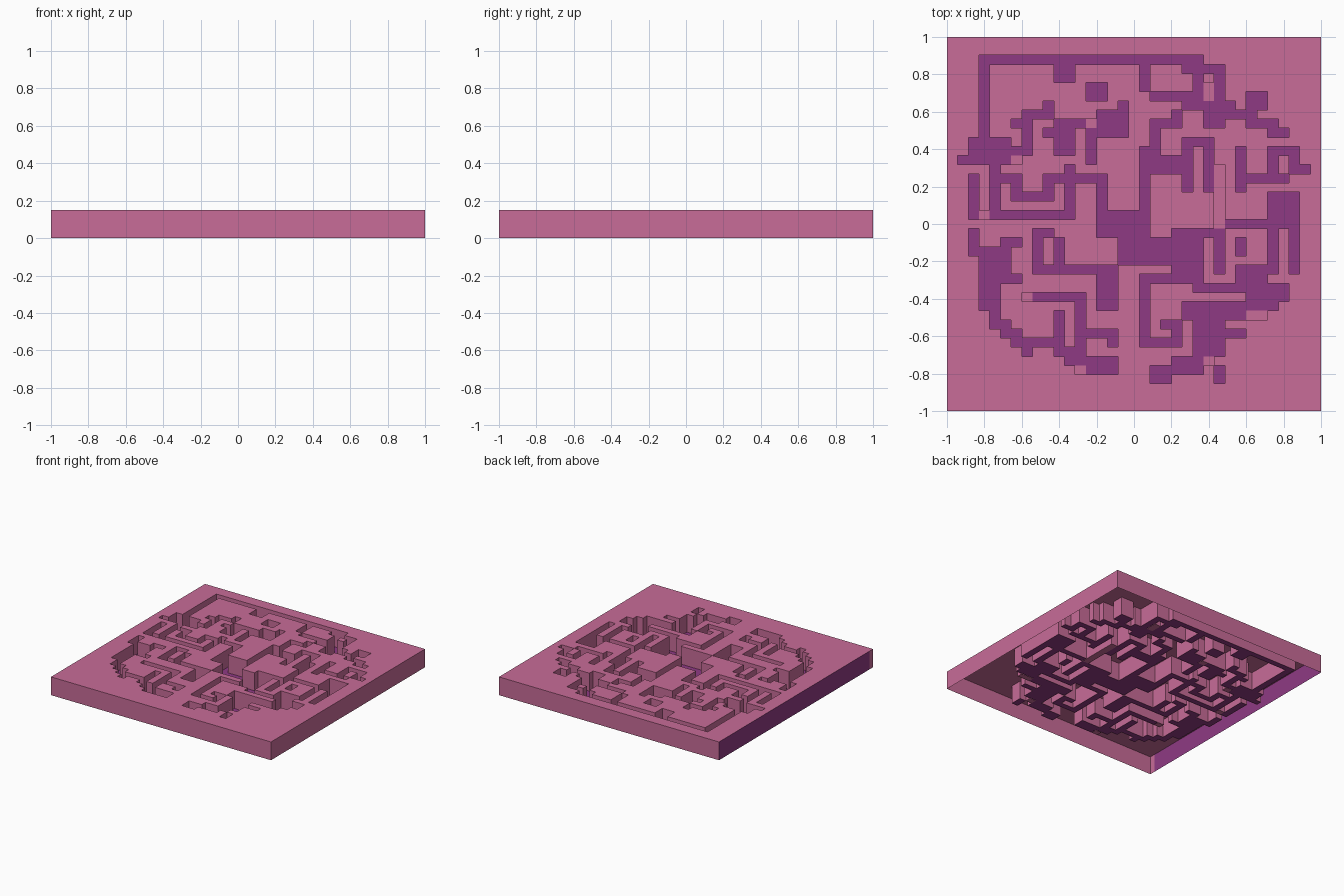
import bpy, bmesh

if "Cube" in bpy.data.objects:
    bpy.data.objects.remove(bpy.data.objects["Cube"])

# The board is a 35 x 41 grid of cells, counted from the back left corner
COLS, ROWS, H = 35, 41, 0.15
cells = {}

# Rooms: column, row, width, depth
ROOMS = [
    (10, 2, 2, 3), (24, 7, 2, 3), (28, 6, 2, 2), (19, 13, 3, 2), (30, 17, 3, 3),
    (2, 11, 4, 3), (10, 9, 2, 4), (13, 5, 2, 2), (14, 8, 3, 3), (2, 21, 1, 3),
    (3, 23, 2, 7), (14, 26, 2, 4), (10, 22, 1, 3), (11, 34, 2, 2), (13, 35, 3, 2),
    (14, 19, 5, 3), (16, 22, 5, 3), (21, 21, 3, 6), (28, 28, 3, 2), (22, 29, 6, 2),
    (23, 31, 3, 4), (26, 32, 2, 1), (21, 35, 3, 2), (19, 36, 2, 2), (27, 26, 3, 1),
    (27, 12, 1, 5), (7, 33, 3, 1), (5, 26, 2, 1), (6, 9, 2, 1), (9, 10, 1, 1),
    (11, 9, 2, 1), (27, 22, 1, 2), (25, 36, 1, 2),
]
# Corridors: start column, row, then steps taken alternately across and down
CORRIDORS = [
    (23, 2, -20, 9), (18, 2, 0, 3), (22, 3, 3, 3), (23, 4, 0, 2, -4),
    (22, 7, 4, 1, 2, 1, 2, 1, 1), (21, 8, 0, 1, -2, 3, -1, 6), (23, 11, 1, 5),
    (30, 15, 0, -3, 2, 2, 1), (27, 15, 4), (26, 20, 6, 5), (1, 13, 3, 5),
    (2, 15, 0, 4), (4, 19, 7, -5), (14, 18, 0, -3, -5, 2, -3, -2, -1),
    (9, 7, 0, 1, -2, 4, -1), (14, 10, -1, 3), (9, 21, -1, 4, 7), (8, 28, 4, 7),
    (12, 32, 3, 1), (10, 30, 0, 4, 1), (4, 30, 0, 1, 1, 1, 1, 1, 1, 1),
    (24, 21, 1, 4), (30, 21, 0, 4, -3), (23, 27, 8, 1),
    (23, 26, -5, 7, 3, -2, -1), (5, 25, 0, -3, 1), (22, 11, 0, 5), (16, 7, 0, 1),
]
# Pink floor patches: column, row, width, depth
PATCHES = [(25, 14, 1, 7), (24, 5, 1, 2), (3, 19, 1, 1), (6, 13, 1, 1), (13, 9, 1, 1),
           (7, 28, 1, 1), (12, 36, 1, 1), (28, 30, 2, 1), (24, 35, 1, 1)]


def dig_room(i, j, w, d, kind="floor"):
    for a in range(i, i + w):
        for b in range(j, j + d):
            cells[a, b] = kind


def dig_corridor(i, j, *steps):
    for n, step in enumerate(steps):
        for _ in range(abs(step)):
            cells[i, j] = "floor"
            s = 1 if step > 0 else -1
            i, j = (i + s, j) if n % 2 == 0 else (i, j + s)
    cells[i, j] = "floor"


for r in ROOMS:
    dig_room(*r)
for c in CORRIDORS:
    dig_corridor(*c)
for p in PATCHES:
    dig_room(*p, kind="patch")


def px(i):
    return -1 + 2 * i / COLS


def py(j):
    return 1 - 2 * j / ROWS


def material(name, rgb):
    m = bpy.data.materials.new(name)
    m.diffuse_color = (*rgb, 1)
    m.use_nodes = True
    m.node_tree.nodes["Principled BSDF"].inputs["Base Color"].default_value = m.diffuse_color
    return m


PINK = material("pink", (0.578, 0.15, 0.314))
PURPLE = material("purple", (0.275, 0.042, 0.231))


def finish(name, bm, mat):
    bmesh.ops.remove_doubles(bm, verts=bm.verts, dist=1e-5)
    bmesh.ops.dissolve_limit(bm, angle_limit=0.01, verts=bm.verts, edges=bm.edges)
    me = bpy.data.meshes.new(name)
    bm.to_mesh(me)
    bm.free()
    me.materials.append(mat)
    bpy.context.collection.objects.link(bpy.data.objects.new(name, me))


def quad(bm, *pts):
    bm.faces.new([bm.verts.new(p) for p in pts])


def flat(bm, i, j, z):
    a, b, c, d = px(i), px(i + 1), py(j + 1), py(j)
    quad(bm, (a, c, z), (b, c, z), (b, d, z), (a, d, z))


def wall(bm, p, q):
    # Upright panel, facing right of the direction p -> q
    quad(bm, (*p, 0), (*q, 0), (*q, H), (*p, H))


top, walls, floor, patches, left = (bmesh.new() for _ in range(5))
for i in range(COLS):
    for j in range(ROWS):
        # Raised top or sunken floor
        kind = cells.get((i, j))
        if kind is None:
            flat(top, i, j, H)
            continue
        if kind == "floor":
            flat(floor, i, j, 0.003)
        else:
            flat(patches, i, j, 0.001)
        # Corridor sides facing into the sunken cell
        a, b, lo, hi = px(i), px(i + 1), py(j + 1), py(j)
        for di, dj, p, q in ((-1, 0, (a, lo), (a, hi)), (1, 0, (b, hi), (b, lo)),
                             (0, -1, (a, hi), (b, hi)), (0, 1, (b, lo), (a, lo))):
            if (i + di, j + dj) not in cells:
                wall(walls, p, q)

# Outer rim: three pink sides, and a purple left side with a pink corner strip
corner = py(ROWS - 1)
wall(walls, (-1, -1), (1, -1))
wall(walls, (1, -1), (1, 1))
wall(walls, (1, 1), (-1, 1))
wall(walls, (-1, corner), (-1, -1))
wall(left, (-1, 1), (-1, corner))

finish("maze_top", top, PINK)
finish("maze_walls", walls, PINK)
finish("corridor_floor", floor, PURPLE)
finish("floor_patches", patches, PINK)
finish("left_side", left, PURPLE)
